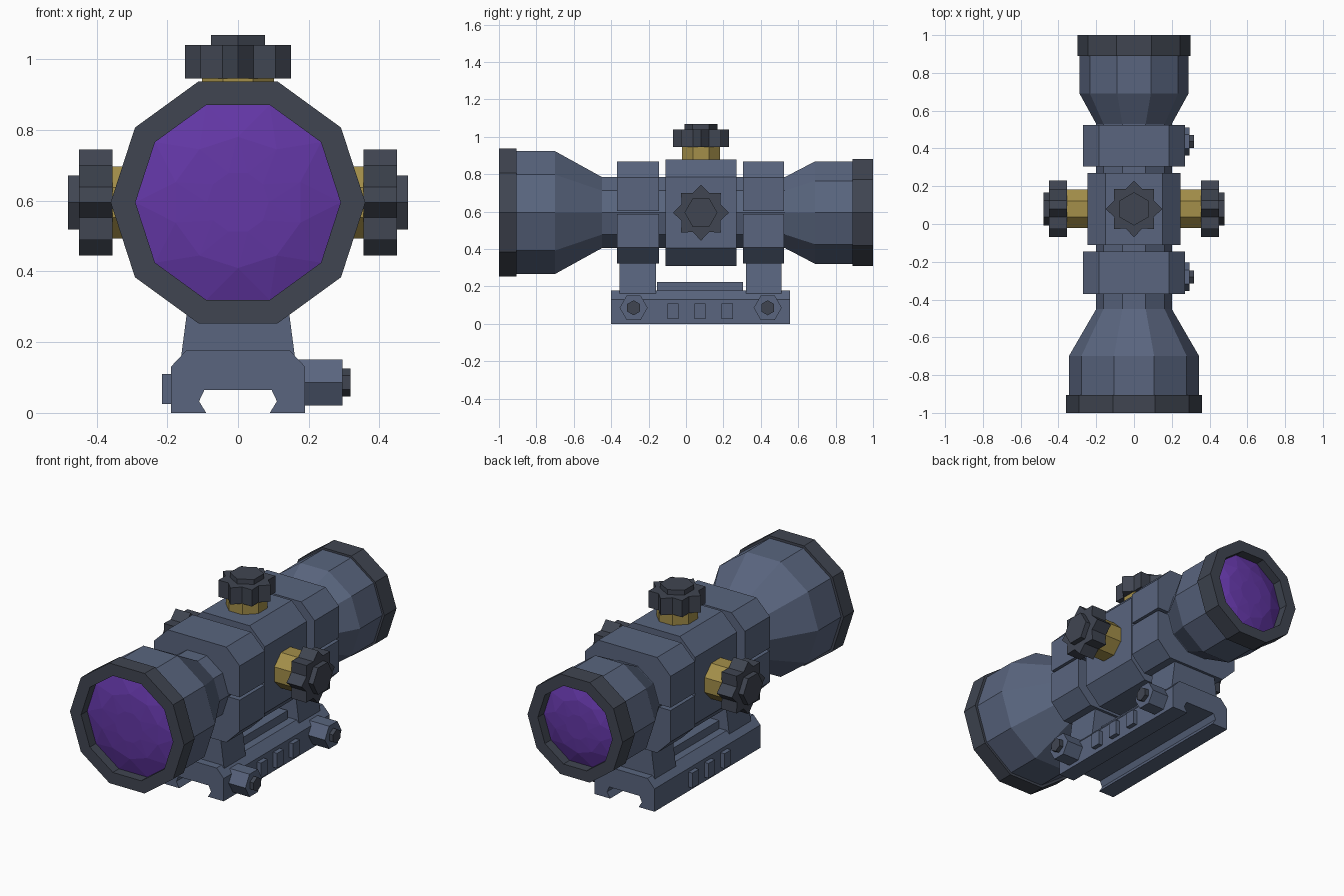
import bpy, bmesh
from math import sin, cos, radians, pi

old = bpy.data.objects.get("Cube")
if old:
    bpy.data.objects.remove(old, do_unlink=True)


def material(name, rgb):
    m = bpy.data.materials.new(name)
    m.use_nodes = True
    m.diffuse_color = (*rgb, 1)
    m.node_tree.nodes["Principled BSDF"].inputs["Base Color"].default_value = (*rgb, 1)
    return m


SLATE = material("slate blue metal", (0.10, 0.13, 0.21))
DARK = material("dark grey metal", (0.051, 0.06, 0.083))
GOLD = material("brass", (0.37, 0.275, 0.068))
PURPLE = material("purple glass", (0.125, 0.038, 0.38))

CZ = 0.595      # height of the optical axis
KY = 0.08       # position of the knobs along the tube


def ngon(n, r, u=0, v=0, turn=0):
    return [(u + r * cos(2 * pi * i / n + radians(turn)),
             v + r * sin(2 * pi * i / n + radians(turn))) for i in range(n)]


def star(r_out, r_in, u, v, points=8):
    return [(u + (r_in if i % 2 else r_out) * cos(pi * i / points),
             v + (r_in if i % 2 else r_out) * sin(pi * i / points))
            for i in range(2 * points)]


def box2(u0, u1, v0, v1):
    return [(u0, v0), (u1, v0), (u1, v1), (u0, v1)]


def loft(name, axis, sections, mat, triangles=False):
    """Closed solid through (position, outline) sections along an axis."""
    place = {"x": lambda t, u, v: (t, u, v),
             "y": lambda t, u, v: (u, t, v),
             "z": lambda t, u, v: (u, v, t)}[axis]
    bm = bmesh.new()
    rings = [[bm.verts.new(place(t, u, v)) for u, v in pts] for t, pts in sections]
    n = len(rings[0])
    for a, b in zip(rings, rings[1:]):
        for i in range(n):
            j = (i + 1) % n
            bm.faces.new((a[i], a[j], b[j], b[i]))
    bm.faces.new(rings[0])
    bm.faces.new(rings[-1])
    if triangles:
        bmesh.ops.triangulate(bm, faces=[f for f in bm.faces if len(f.verts) == 4],
                              quad_method="SHORT_EDGE")
    bmesh.ops.recalc_face_normals(bm, faces=bm.faces)
    me = bpy.data.meshes.new(name)
    bm.to_mesh(me)
    bm.free()
    me.materials.append(mat)
    ob = bpy.data.objects.new(name, me)
    bpy.context.collection.objects.link(ob)
    return ob


def prism(name, axis, a, b, pts, mat):
    return loft(name, axis, [(a, pts), (b, pts)], mat)


def lathe(name, steps, mat):
    return loft(name, "y", [(y, ngon(10, r, 0, CZ)) for y, r in steps], mat)


# Main tube with both bells
lathe("scope_tube", [(-0.92, 0.345), (-0.70, 0.345), (-0.45, 0.2),
                     (0.53, 0.2), (0.69, 0.288), (0.91, 0.288)], SLATE)

# End rims with recessed, faceted lenses
for label, side, start, r, hole in (("front", -1, 0.905, 0.36, 0.29),
                                    ("rear", 1, 0.89, 0.30, 0.235)):
    lathe(label + "_rim", [(side * start, r), (side, r), (side, hole),
                           (side * 0.94, hole)], DARK)
    loft(label + "_lens", "y",
         [(side * 0.93, ngon(10, hole, 0, CZ)),
          (side * 0.945, ngon(10, hole, 0, CZ)),
          (side * 0.975, ngon(10, hole * 0.64, 0, CZ, 18)),
          (side * 0.983, ngon(10, hole * 0.3, 0, CZ, 36))], PURPLE, True)

# Turret housing
w, h, c = 0.245, 0.285, 0.095
prism("turret_housing", "y", -0.11, 0.27,
      [(-w, CZ - h + c), (-w + c, CZ - h), (w - c, CZ - h), (w, CZ - h + c),
       (w, CZ + h - c), (w - c, CZ + h), (-w + c, CZ + h), (-w, CZ + h - c)], SLATE)

# Split clamps around the tube, and their feet
for label, y0, y1 in (("front", -0.37, -0.145), ("rear", 0.305, 0.525)):
    w, h, c = 0.27, 0.272, 0.085
    for part, s in (("upper", 1), ("lower", -1)):
        prism(f"{label}_clamp_{part}", "y", y0, y1,
              [(-w, CZ + s * 0.008), (w, CZ + s * 0.008), (w, CZ + s * (h - c)),
               (w - c, CZ + s * h), (-w + c, CZ + s * h), (-w, CZ + s * (h - c))], SLATE)
    loft(label + "_foot", "z",
         [(0.15, box2(-0.162, 0.162, y0 + 0.015, y1 - 0.015)),
          (0.34, box2(-0.137, 0.137, y0 + 0.015, y1 - 0.015))], SLATE)

# Rail base with undercut channel
half = [(0.09, 0), (0.19, 0), (0.19, 0.13), (0.145, 0.178)]
channel = [(0.095, 0.065), (0.11, 0.033)]
outline = half + [(-x, z) for x, z in reversed(half)]
outline += [(-x, z) for x, z in reversed(channel)] + channel
prism("rail_base", "y", -0.40, 0.555, outline, SLATE)
prism("rail_rib", "y", -0.155, 0.305, box2(-0.1, 0.1, 0.16, 0.225), SLATE)

# Grip blocks on both sides of the base
for s, label in ((1, "left"), (-1, "right")):
    for i in range(3):
        y = -0.07 + i * 0.145
        prism(f"{label}_grip_block_{i + 1}", "x", s * 0.18, s * 0.215,
              box2(y - 0.03, y + 0.03, 0.025, 0.11), SLATE)

# Clamp bolts
for label, y in (("front", -0.28), ("rear", 0.437)):
    prism(label + "_bolt_nut", "x", 0.17, 0.295, ngon(6, 0.075, y, 0.086), SLATE)
    prism(label + "_bolt_tip", "x", 0.28, 0.318, ngon(6, 0.04, y, 0.086, 30), DARK)


# Adjustment knobs: brass neck, star grip, hexagonal cap
def knob(label, axis, s, levels, u, v):
    a, b, c, d = (s * t for t in levels)
    prism(label + "_knob_neck", axis, a, b, ngon(8, 0.11, u, v, 22.5), GOLD)
    prism(label + "_knob_grip", axis, b, c, star(0.15, 0.113, u, v), DARK)
    prism(label + "_knob_cap", axis, c, d,
          ngon(6, 0.088, u, v, 30 if axis == "z" else 0), DARK)


knob("top", "z", 1, (0.86, 0.945, 1.04, 1.068), 0, KY)
for s, label in ((1, "left"), (-1, "right")):
    knob(label, "x", s, (0.23, 0.355, 0.45, 0.48), KY, CZ)
